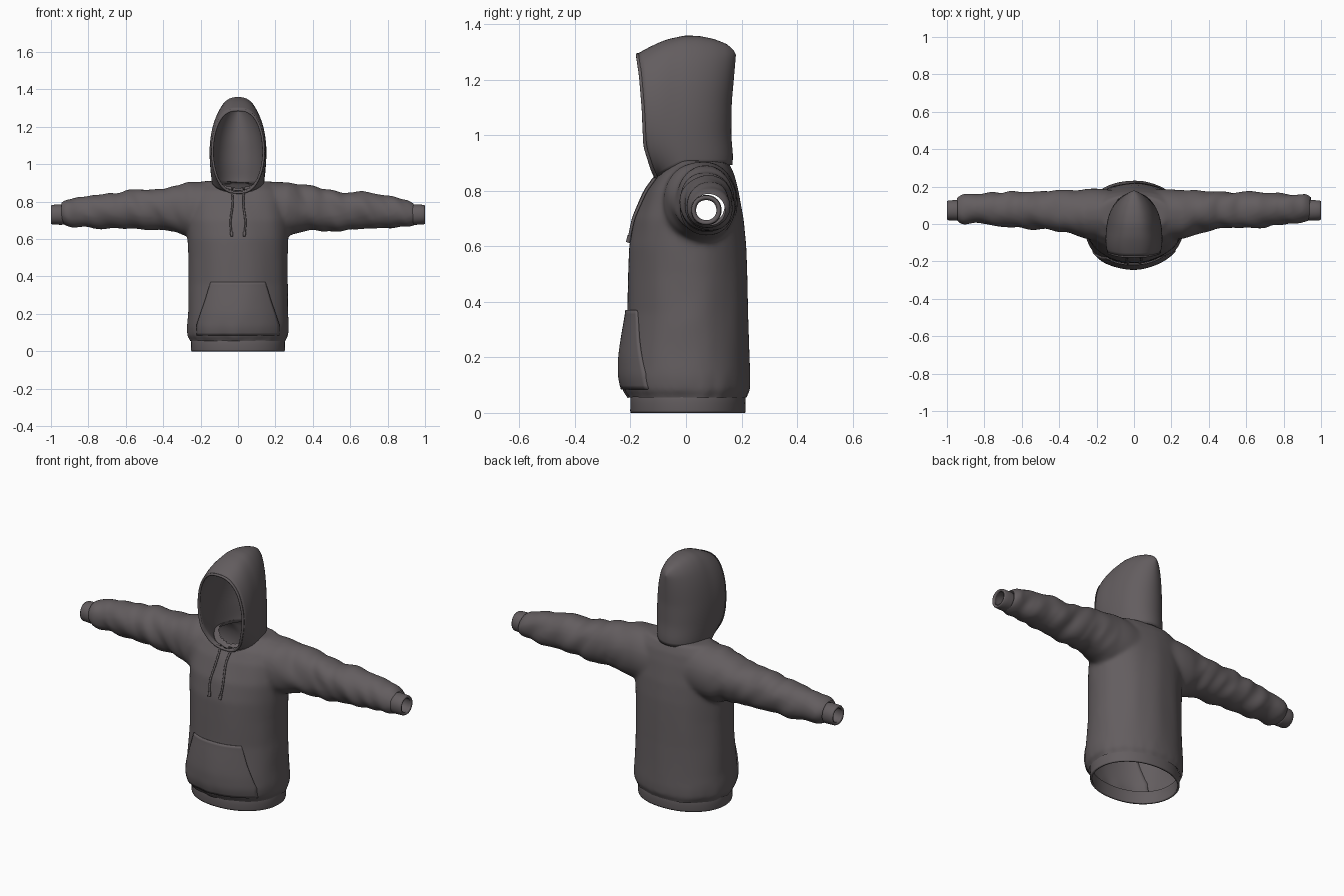
import bpy, bmesh, math
from mathutils import Vector, noise

if "Cube" in bpy.data.objects:
    bpy.data.objects.remove(bpy.data.objects["Cube"])

cloth = bpy.data.materials.new("charcoal_cloth")
cloth.diffuse_color = (0.125, 0.110, 0.115, 1)
cloth.use_nodes = True
cloth.node_tree.nodes["Principled BSDF"].inputs["Base Color"].default_value = cloth.diffuse_color


def make(name, bm, thick=0.0, angle=50):
    """Turn a bmesh into a smooth-shaded cloth object."""
    bmesh.ops.recalc_face_normals(bm, faces=bm.faces)
    me = bpy.data.meshes.new(name)
    bm.to_mesh(me)
    bm.free()
    me.materials.clear()
    me.materials.append(cloth)
    ob = bpy.data.objects.new(name, me)
    bpy.context.collection.objects.link(ob)
    if thick:
        m = ob.modifiers.new("thickness", 'SOLIDIFY')
        m.thickness, m.offset = thick, -1
    bpy.context.view_layer.objects.active = ob
    bpy.ops.object.select_all(action='DESELECT')
    ob.select_set(True)
    bpy.ops.object.shade_smooth_by_angle(angle=math.radians(angle))
    return ob


def bridge(bm, rows, closed):
    """Join successive rows of points with quads."""
    vs = [[bm.verts.new(p) for p in r] for r in rows]
    n = len(vs[0])
    for a, b in zip(vs, vs[1:]):
        for i in range(n if closed else n - 1):
            j = (i + 1) % n
            bm.faces.new((a[i], a[j], b[j], b[i]))
    return vs


def oval(cu, ru, cv, rv, n=64, p=0.95):
    pts = []
    for i in range(n):
        t = 2 * math.pi * i / n
        c, s = math.cos(t), math.sin(t)
        pts.append((cu + ru * math.copysign(abs(c) ** p, c),
                    cv + rv * math.copysign(abs(s) ** p, s)))
    return pts


def torso_ring(z, hx, y0, y1):
    return [(x, y, z) for x, y in oval(0, hx, (y0 + y1) / 2, (y1 - y0) / 2)]


def sleeve_ring(side, x, y0, y1, z0, z1):
    return [(side * x, y, z) for y, z in
            oval((y0 + y1) / 2, (y1 - y0) / 2, (z0 + z1) / 2, (z1 - z0) / 2)]


def loft(bm, rows):
    vs = bridge(bm, rows, True)
    bm.faces.new(vs[0])
    bm.faces.new(vs[-1])


# Body and sleeves: lofts fused into one skin, then opened at hem, wrists and neck
torso = [(0.03, .25, -.20, .215), (0.062, .255, -.21, .22), (0.08, .27, -.225, .232),
         (.13, .272, -.235, .234), (.2, .268, -.232, .231), (.36, .264, -.21, .223),
         (.5, .263, -.206, .22), (.6, .267, -.202, .217), (.7, .272, -.183, .209),
         (.8, .265, -.14, .193), (.86, .245, -.1, .178), (.908, .18, -.04, .155)]
sleeve = [(.1, -.09, .185, .61, .905), (.26, -.08, .185, .615, .905),
          (.33, -.052, .178, .637, .89), (.45, -.03, .174, .648, .868),
          (.6, -.022, .174, .652, .855), (.75, -.006, .168, .658, .838),
          (.85, 0, .162, .664, .826), (.91, .004, .157, .667, .815),
          (.932, .01, .147, .672, .803), (.955, .02, .13, .68, .79)]
bm = bmesh.new()
loft(bm, [torso_ring(*r) for r in torso])
for side in (-1, 1):
    loft(bm, [sleeve_ring(side, *r) for r in sleeve])
raw = make("garment_form", bm)
m = raw.modifiers.new("fuse", 'REMESH')
m.mode, m.voxel_size = 'VOXEL', 0.011
m = raw.modifiers.new("soften", 'SMOOTH')
m.factor, m.iterations = 0.5, 8
dg = bpy.context.evaluated_depsgraph_get()
bm = bmesh.new()
bm.from_object(raw, dg)
bpy.data.objects.remove(raw)


def cut(co, no):
    bmesh.ops.bisect_plane(bm, geom=bm.verts[:] + bm.edges[:] + bm.faces[:],
                           plane_co=co, plane_no=no, clear_outer=True)


cut((0, 0, .055), (0, 0, -1))
cut((.943, 0, 0), (1, 0, 0))
cut((-.943, 0, 0), (-1, 0, 0))
hole = []
for f in bm.faces:
    c = f.calc_center_median()
    if c.z > .75 and (c.x / .118) ** 2 + ((c.y - .035) / .115) ** 2 < 1:
        hole.append(f)
bmesh.ops.delete(bm, geom=hole, context='FACES')
# soft cloth folds: slanted on the sleeves, upright on the torso
bm.normal_update()
moves = []
for v in bm.verts:
    a = min(1, max(0, (abs(v.co.x) - .24) / .12))
    fold_s = noise.noise(Vector((v.co.x * 13 + v.co.z * 6, v.co.y * 6, v.co.z * 7)))
    fold_t = noise.noise(Vector((v.co.x * 8, v.co.y * 8, v.co.z * 2.5 + 5)))
    hem = noise.noise(Vector((v.co.x * 18, v.co.y * 18, 3))) * max(0, 1 - v.co.z / .16)
    moves.append(v.normal * (a * fold_s * .014 + (1 - a) * (fold_t * .007 + hem * .01)))
for v, d in zip(bm.verts, moves):
    v.co += d
body = make("body_and_sleeves", bm, angle=70)

# Ribbed waistband
bm = bmesh.new()
bridge(bm, [torso_ring(z, .25 + g, -.2 - g, .214 + g) for z, g in
            ((0, -.001), (.008, .001), (.035, 0), (.062, .001), (.075, -.004))], True)
make("waistband", bm, .01)

# Wrist cuffs
for side, label in ((-1, "right"), (1, "left")):
    bm = bmesh.new()
    bridge(bm, [sleeve_ring(side, x, .02 - g, .126 + g, .678 - g, .783 + g) for x, g in
                ((.925, 0), (.945, .002), (.97, .001), (.992, 0), (1, -.004))], True)
    make(label + "_cuff", bm, .014)


# Hood: arches swept from the egg-shaped face opening to the back seam
def interp(x, table):
    for (x0, y0), (x1, y1) in zip(table, table[1:]):
        if x <= x1:
            t = max(0, (x - x0) / (x1 - x0))
            return y0 + (y1 - y0) * t
    return table[-1][1]


front_y = [(.85, -.112), (.88, -.125), (.96, -.15), (1.1, -.156), (1.22, -.166), (1.3, -.178)]
back_y = [(.88, .165), (.92, .17), (1.0, .163), (1.12, .165), (1.22, .174), (1.29, .18), (1.34, .172)]
top_z = [(0, 1.293), (.15, 1.322), (.3, 1.345), (.5, 1.36), (.65, 1.358), (.8, 1.347),
         (.92, 1.33), (.98, 1.31), (1, 1.29)]
width = [(0, .141), (.06, .148), (.2, .153), (1, .154)]


def arch(h, n=28):
    w = interp(h, width) * max(0, 1 - h ** 3.2) ** .5
    seam = .142 * math.sqrt(max(0, 1 - (2 * h - 1) ** 2))
    ratio = min(.92, seam / w) if w > 1e-5 else .92
    th0 = math.asin(ratio ** 1.3)
    zb, zt = .848 + .045 * min(1, h / .4), interp(h, top_z)
    half = []
    for i in range(n + 1):
        th = th0 + (math.pi - th0) * i / n
        z = zb + (zt - zb) * (math.cos(th0) - math.cos(th)) / (math.cos(th0) + 1)
        x = w * max(0, math.sin(th)) ** .77
        yf, yb = interp(z, front_y), interp(z, back_y)
        half.append((x, yf + (yb - yf) * h, z))
    return half + [(-x, y, z) for x, y, z in reversed(half[:-1])]


bm = bmesh.new()
bridge(bm, [arch(math.sin(math.pi / 2 * i / 24)) for i in range(25)], False)
bmesh.ops.remove_doubles(bm, verts=bm.verts, dist=.0008)
bmesh.ops.smooth_vert(bm, verts=[v for v in bm.verts if not v.is_boundary], factor=.5,
                      use_axis_x=True, use_axis_y=True, use_axis_z=True)
make("hood", bm, .011, 60)


def tube(name, pts, r):
    cu = bpy.data.curves.new(name, 'CURVE')
    cu.dimensions, cu.bevel_depth, cu.bevel_resolution = '3D', r, 2
    cu.use_fill_caps = True
    sp = cu.splines.new('POLY')
    sp.points.add(len(pts) - 1)
    for p, c in zip(sp.points, pts):
        p.co = (*c, 1)
    cu.materials.append(cloth)
    bpy.context.collection.objects.link(bpy.data.objects.new(name, cu))


# Rolled hem round the face opening
tube("hood_hem", [(x * .97, y + .003, z if z < 1 else z - .003) for x, y, z in arch(0)], .007)


def on_front(x, z, lift):
    hit, loc, _, _ = body.ray_cast((x, -1, z), (0, 1, 0))
    return Vector((x, (loc.y if hit else -.1) - lift, z))


# Drawstrings hanging from the neck with knotted ends
bpy.context.view_layer.update()
for side, label in ((-1, "right"), (1, "left")):
    pts = [Vector((side * .028, -.122, .875))]
    for i in range(14):
        z = .86 - i * .0185
        pts.append(on_front(side * (.034 - .006 * math.sin(i * .5)), z, .007))
    tube(label + "_drawstring", pts, .0055)
    tube(label + "_drawstring_tip", [pts[-2], pts[-1] + Vector((0, -.002, -.005))], .008)

# Front pouch pocket with slanted hand openings
edge = [(.085, .222), (.14, .222), (.2, .203), (.27, .178), (.33, .16), (.37, .147)]
bm = bmesh.new()
rows = []
for j in range(21):
    z = .085 + .285 * j / 20
    hw = interp(z, edge)
    rows.append([on_front(hw * (i / 16 - 1), z, .007 + .004 * math.sin(math.pi * j / 20))
                 for i in range(33)])
bridge(bm, rows, False)
bmesh.ops.smooth_vert(bm, verts=[v for v in bm.verts if not v.is_boundary], factor=.5,
                      use_axis_y=True)
pocket = make("front_pocket", bm, .012)
if pocket.data.polygons[300].normal.y > 0:
    pocket.data.flip_normals()
